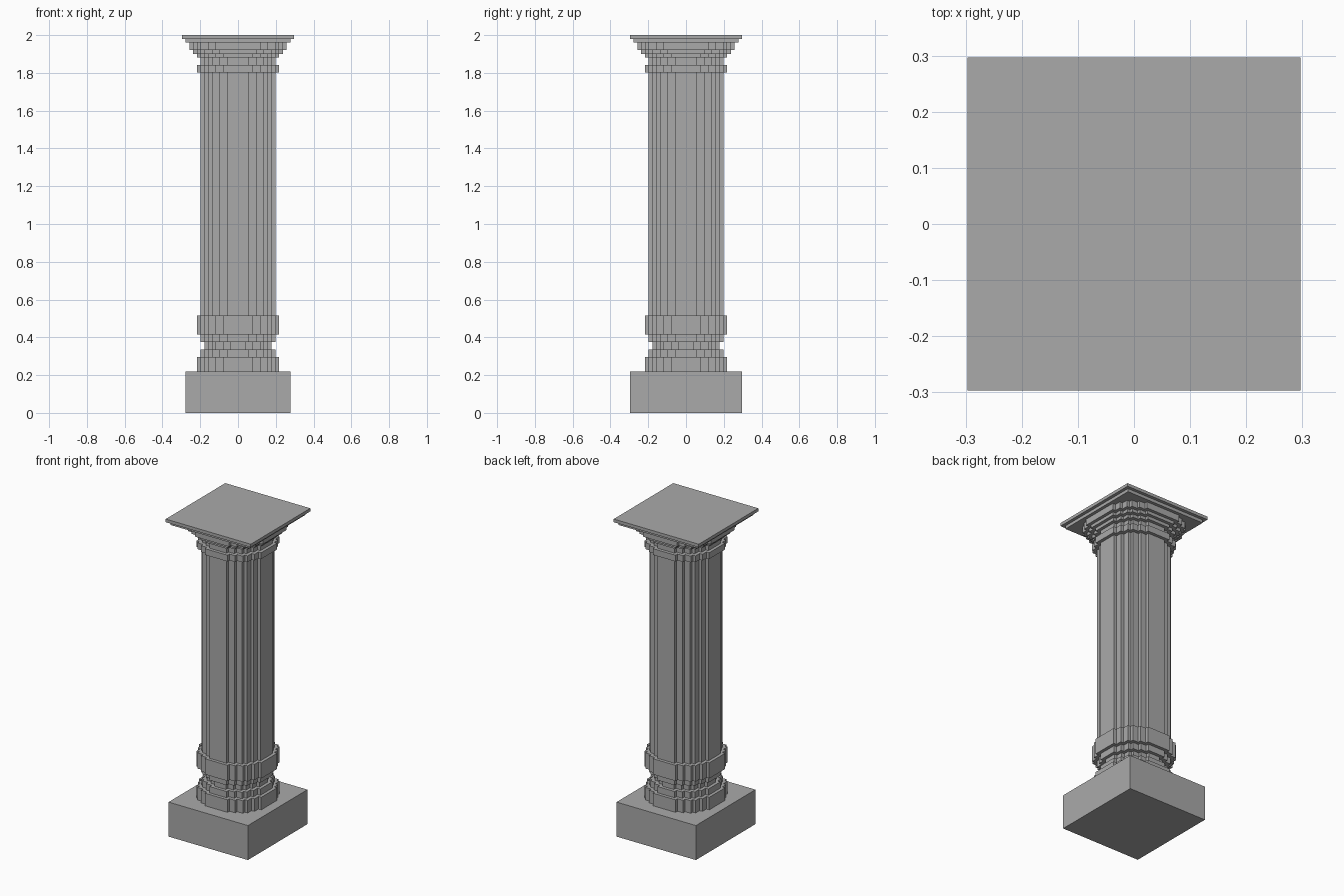
import bpy
import bmesh

if "Cube" in bpy.data.objects:
    bpy.data.objects.remove(bpy.data.objects["Cube"], do_unlink=True)

UNIT = 2 / 101  # one stepped block; the column is 101 blocks tall

stone = bpy.data.materials.new("grey stone")
stone.use_nodes = True
colour = (0.4, 0.4, 0.4, 1)
stone.diffuse_color = colour
stone.node_tree.nodes["Principled BSDF"].inputs["Base Color"].default_value = colour


def stepped_round(grow):
    """Outline of a blocky circle, widened evenly by a number of blocks."""
    steps = [(10, 3), (9, 5), (8, 7), (7, 8), (5, 9), (3, 10)]
    quarter = []
    for i, (x, y) in enumerate(steps):
        quarter.append((x + grow, y + grow))
        if i + 1 < len(steps):
            nx = steps[i + 1][0]
            if nx != x:
                quarter.append((nx + grow, y + grow))
    outline = []
    for _ in range(4):
        outline += quarter
        quarter = [(-y, x) for x, y in quarter]
    return outline


def rectangle(hx, hy):
    return [(hx, -hy), (hx, hy), (-hx, hy), (-hx, -hy)]


def prism(name, outline, bottom, top):
    """Extrude an outline between two heights, all in blocks."""
    bm = bmesh.new()
    base = bm.faces.new([bm.verts.new((x * UNIT, y * UNIT, bottom * UNIT))
                         for x, y in outline])
    ext = bmesh.ops.extrude_face_region(bm, geom=[base], use_keep_orig=True)
    verts = [v for v in ext["geom"] if isinstance(v, bmesh.types.BMVert)]
    bmesh.ops.translate(bm, verts=verts, vec=(0, 0, (top - bottom) * UNIT))
    bmesh.ops.recalc_face_normals(bm, faces=bm.faces)
    mesh = bpy.data.meshes.new(name)
    bm.to_mesh(mesh)
    bm.free()
    mesh.materials.append(stone)
    obj = bpy.data.objects.new(name, mesh)
    bpy.context.collection.objects.link(obj)


# Square plinth and top slabs
prism("plinth", rectangle(14, 15), 0, 11)
prism("lower_top_slab", rectangle(14, 14), 99, 100)
prism("top_slab", rectangle(15, 15), 100, 101)

# Stepped round parts: name, widening, bottom, top
round_parts = [
    ("base_ring", 1, 11, 15),
    ("lower_neck", 0, 15, 17),
    ("base_groove", -1, 17, 19),
    ("upper_neck", 0, 19, 21),
    ("shaft_band", 1, 21, 26),
    ("shaft", 0, 26, 91),
    ("collar_ring", 1, 91, 93),
    ("capital_neck", 0, 93, 95),
    ("capital_lower_step", 1, 95, 96),
    ("capital_middle_step", 2, 96, 97),
    ("capital_upper_step", 3, 97, 99),
]
for name, grow, bottom, top in round_parts:
    prism(name, stepped_round(grow), bottom, top)
